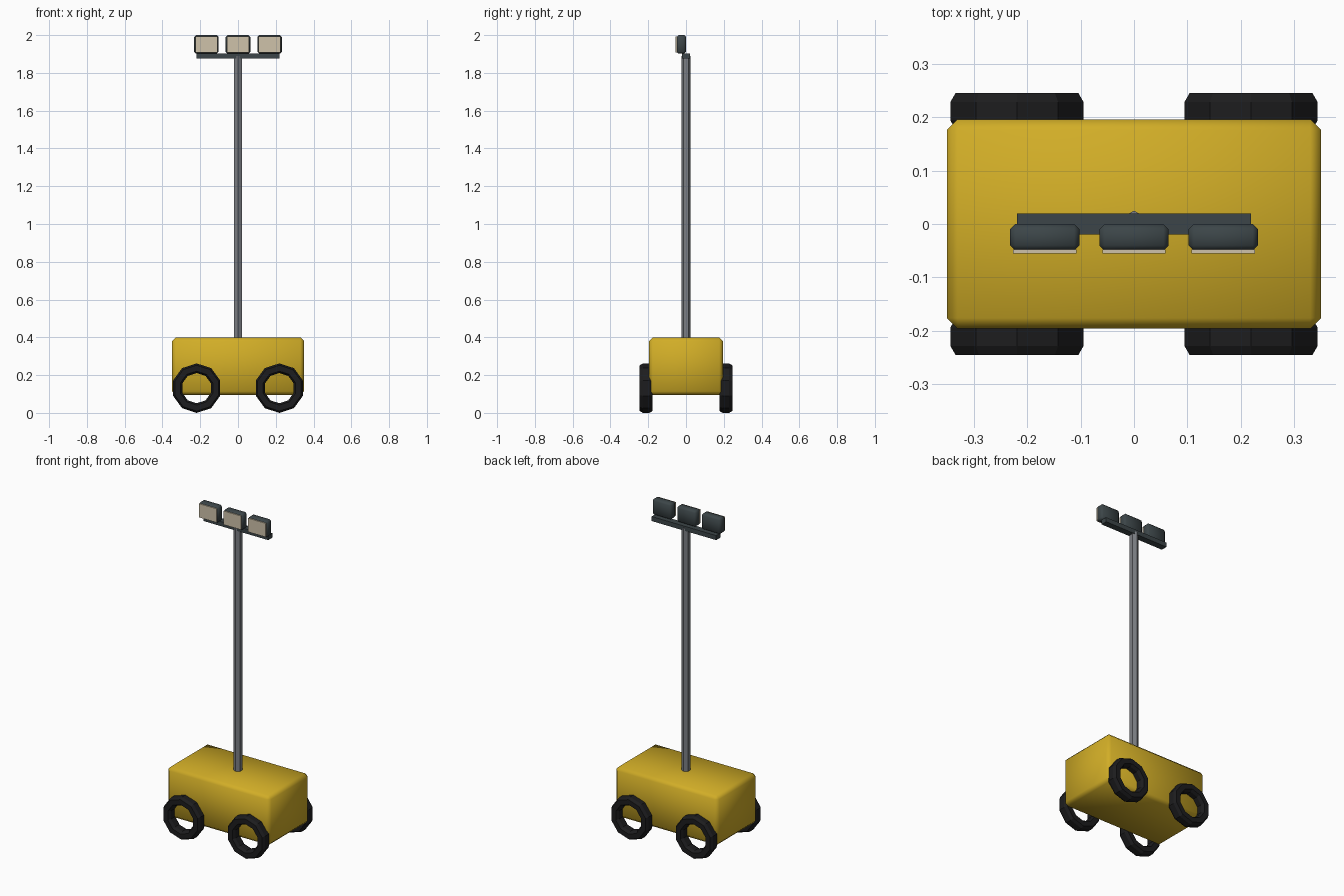
import bpy
import bmesh
from math import cos, sin, tau

cube = bpy.data.objects.get("Cube")
if cube:
    bpy.data.objects.remove(cube, do_unlink=True)


def material(name, rgb):
    mat = bpy.data.materials.new(name)
    mat.use_nodes = True
    color = (*rgb, 1)
    mat.diffuse_color = color
    mat.node_tree.nodes["Principled BSDF"].inputs["Base Color"].default_value = color
    return mat


yellow = material("yellow paint", (0.64, 0.42, 0.02))
rubber = material("black rubber", (0.012, 0.012, 0.013))
steel = material("grey steel", (0.2, 0.21, 0.23))
housing = material("dark housing", (0.045, 0.06, 0.065))
glass = material("warm lens", (0.62, 0.54, 0.4))


def add_object(name, bm, mat, smooth=False):
    bmesh.ops.recalc_face_normals(bm, faces=bm.faces)
    mesh = bpy.data.meshes.new(name)
    bm.to_mesh(mesh)
    bm.free()
    mesh.materials.append(mat)
    if smooth:
        mesh.shade_smooth()
    obj = bpy.data.objects.new(name, mesh)
    bpy.context.collection.objects.link(obj)
    return obj


def box(name, center, size, mat, bevel=0):
    bm = bmesh.new()
    bmesh.ops.create_cube(bm, size=1)
    bmesh.ops.scale(bm, vec=size, verts=bm.verts)
    bmesh.ops.translate(bm, vec=center, verts=bm.verts)
    if bevel:
        bmesh.ops.bevel(bm, geom=bm.edges[:], offset=bevel, segments=1,
                        affect='EDGES', profile=0.5)
    return add_object(name, bm, mat, smooth=bevel > 0)


def tyre(name, center, sides=10):
    # Chamfered ring section, spun about the y axis with a corner at the bottom
    outer, inner, half, cut, drop = 0.131, 0.08, 0.034, 0.01, 0.017
    section = [(outer, drop - half), (outer, half - drop), (outer - cut, half),
               (inner + cut, half), (inner, half - drop), (inner, drop - half),
               (inner + cut, -half), (outer - cut, -half)]
    bm = bmesh.new()
    rings = []
    for i in range(sides):
        a = tau * i / sides
        rings.append([bm.verts.new((r * sin(a), y, -r * cos(a))) for r, y in section])
    for i, ring in enumerate(rings):
        following = rings[(i + 1) % sides]
        for j in range(len(section)):
            k = (j + 1) % len(section)
            bm.faces.new((ring[j], ring[k], following[k], following[j]))
    bmesh.ops.translate(bm, vec=center, verts=bm.verts)
    return add_object(name, bm, rubber)


# Trailer body and its four tyres
box("body", (0, 0, 0.247), (0.7, 0.392, 0.306), yellow, 0.02)
for side, x in (("left", 0.219), ("right", -0.219)):
    for end, y in (("front", -0.211), ("rear", 0.211)):
        tyre(f"{end}_{side}_tyre", (x, y, 0.131))

# Six-sided mast with a corner facing the rear
bm = bmesh.new()
lower, upper = ([bm.verts.new((0.025 * sin(tau * i / 6), 0.025 * cos(tau * i / 6), z))
                 for i in range(6)] for z in (0.38, 1.89))
for i in range(6):
    j = (i + 1) % 6
    bm.faces.new((lower[i], lower[j], upper[j], upper[i]))
bm.faces.new(lower)
bm.faces.new(upper)
add_object("mast", bm, steel)

# Crossbar carrying three lamps
box("crossbar", (0, 0, 1.889), (0.438, 0.04, 0.028), housing)
for name, x in (("left", 0.167), ("middle", 0), ("right", -0.167)):
    box(f"{name}_lamp", (x, -0.025, 1.951), (0.13, 0.05, 0.098), housing, 0.01)
    box(f"{name}_lens", (x, -0.0515, 1.951), (0.118, 0.007, 0.084), glass)
